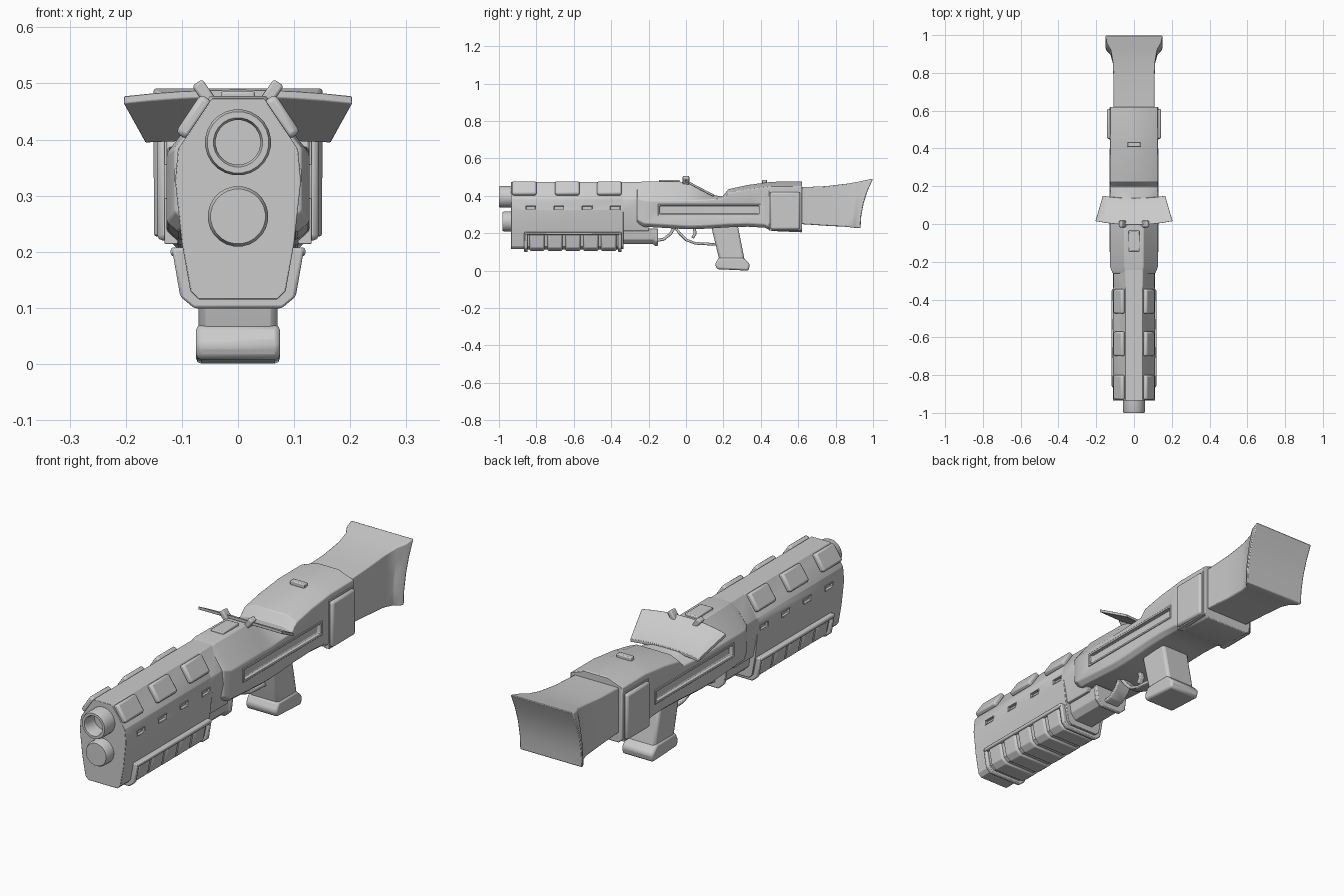
import bpy, bmesh, math
from mathutils import Matrix, Vector

if "Cube" in bpy.data.objects:
    bpy.data.objects.remove(bpy.data.objects["Cube"])

grey = bpy.data.materials.new("gunmetal_grey")
grey.diffuse_color = (0.6, 0.6, 0.6, 1)
grey.use_nodes = True
grey.node_tree.nodes["Principled BSDF"].inputs["Base Color"].default_value = grey.diffuse_color


def finish(name, bm, bevel=0.0, seg=2, cutter=None):
    bmesh.ops.recalc_face_normals(bm, faces=bm.faces)
    me = bpy.data.meshes.new(name)
    bm.to_mesh(me)
    bm.free()
    me.materials.append(grey)
    ob = bpy.data.objects.new(name, me)
    bpy.context.collection.objects.link(ob)
    bpy.ops.object.select_all(action='DESELECT')
    bpy.context.view_layer.objects.active = ob
    ob.select_set(True)
    bpy.ops.object.shade_smooth_by_angle(angle=math.radians(30))
    if cutter:
        mod = ob.modifiers.new("recess", 'BOOLEAN')
        mod.object, mod.operation, mod.solver = cutter, 'DIFFERENCE', 'EXACT'
    if bevel:
        mod = ob.modifiers.new("soft_edges", 'BEVEL')
        mod.width, mod.segments, mod.limit_method = bevel, seg, 'ANGLE'
        mod.angle_limit = math.radians(28)
    return ob


def add_loft(bm, rings, closed=False):
    vs = [[bm.verts.new(p) for p in r] for r in rings]
    n = len(vs[0])
    pairs = list(zip(vs, vs[1:])) + ([(vs[-1], vs[0])] if closed else [])
    for a, b in pairs:
        for i in range(n):
            bm.faces.new((a[i], a[(i + 1) % n], b[(i + 1) % n], b[i]))
    if not closed:
        for c in (vs[0], vs[-1]):
            for i in range(n // 2 - 1):
                bm.faces.new((c[i], c[i + 1], c[n - 2 - i], c[n - 1 - i]))


def loft(name, rings, bevel=0.0, **kw):
    bm = bmesh.new()
    add_loft(bm, rings)
    return finish(name, bm, bevel, **kw)


def ring(half, y):
    # half outline listed bottom to top, mirrored in x
    return [(x, y, z) for x, z in half] + [(-x, y, z) for x, z in reversed(half)]


def boxes(name, items, bevel=0.0, **kw):
    # items: (centre, size, rotation about y)
    bm = bmesh.new()
    for c, s, a in items:
        m = Matrix.Translation(c) @ Matrix.Rotation(a, 4, 'Y') @ Matrix.Diagonal((*s, 1))
        bmesh.ops.create_cube(bm, size=1, matrix=m)
    return finish(name, bm, bevel, **kw)


def prism(name, pts, hw, bevel):
    bm = bmesh.new()
    a = [bm.verts.new((-hw, y, z)) for y, z in pts]
    b = [bm.verts.new((hw, y, z)) for y, z in pts]
    bm.faces.new(a)
    bm.faces.new(b[::-1])
    for i in range(len(pts)):
        j = (i + 1) % len(pts)
        bm.faces.new((a[i], a[j], b[j], b[i]))
    return finish(name, bm, bevel)


def strip(name, path, hw, t):
    # flat band following a path in the yz plane
    rings = []
    for i, (y, z) in enumerate(path):
        p, q = path[max(i - 1, 0)], path[min(i + 1, len(path) - 1)]
        d = Vector((q[0] - p[0], q[1] - p[1])).normalized()
        ny, nz = -d.y * t / 2, d.x * t / 2
        rings.append([(-hw, y - ny, z - nz), (hw, y - ny, z - nz),
                      (hw, y + ny, z + nz), (-hw, y + ny, z + nz)])
    return loft(name, rings, 0.004)


def rims(name, items, w, out):
    # rectangular raised frames on both sides: (x, y0, y1, z0, z1)
    bm = bmesh.new()
    for x, y0, y1, z0, z1 in items:
        for s in (-1, 1):
            rs = []
            for y, z, a, b in ((y0, z0, -1, -1), (y1, z0, 1, -1), (y1, z1, 1, 1), (y0, z1, -1, 1)):
                rs.append([(s * (x - 0.02), y, z), (s * (x + out), y, z),
                           (s * (x + out), y + a * w, z + b * w), (s * (x - 0.02), y + a * w, z + b * w)])
            add_loft(bm, rs, closed=True)
    return finish(name, bm, 0.002)


# Front shroud with side vents
vent_y = (-0.83, -0.68, -0.53, -0.38)
vents = boxes("vent_cutter", [((s * 0.125, y, 0.336), (0.05, 0.05, 0.018), 0)
                              for s in (-1, 1) for y in vent_y])
vents.hide_render = True
vents.hide_viewport = True
shroud = [(0.07, 0.115), (0.085, 0.13), (0.1, 0.215), (0.112, 0.325), (0.107, 0.383), (0.046, 0.474)]
loft("front_shroud", [ring(shroud, -0.935), ring(shroud, -0.335)], 0.009, cutter=vents)
loft("shroud_rear", [ring([(0.09, 0.212)] + shroud[3:], y) for y in (-0.35, -0.2)], 0.003)
rims("vent_rims", [(0.111, y - 0.025, y + 0.025, 0.327, 0.345) for y in vent_y], 0.004, 0.002)

# Raised pads on the sloped shoulders
boxes("shoulder_pads", [((s * 0.078, y, 0.44), (0.026, 0.13, 0.082), -s * 0.59)
                        for s in (-1, 1) for y in (-0.41, -0.635, -0.865)], 0.009)


# Barrel with open bore, and the lower tube
def disc(r, y, cz, n=12):
    return ring([(r * math.cos(a), cz + r * math.sin(a)) for a in
                 (math.pi * ((i + 0.5) / n - 0.5) for i in range(n))], y)


loft("barrel", [disc(r, y, 0.395) for r, y in
                ((0.059, -0.9), (0.059, -0.99), (0.055, -1.0), (0.044, -1.0), (0.04, -0.99), (0.04, -0.91))])
loft("lower_tube", [disc(r, y, 0.263) for r, y in ((0.054, -0.9), (0.054, -0.972), (0.049, -0.982))])


# Ribbed pump grip wrapped under the shroud
def cradle(d, top=0.2):
    return [(0.068 + d * 0.6, 0.115 - d), (0.087 + d, 0.13 - d * 0.6), (0.102 + d, top)]


loft("pump_base", [ring(cradle(0.003), y) for y in (-0.85, -0.36)])
bm = bmesh.new()
for i in range(5):
    y = -0.84 + i * 0.096
    add_loft(bm, [ring(cradle(d), y + o) for d, o in ((0.003, 0.002), (0.011, 0.01), (0.011, 0.076), (0.003, 0.084))])
finish("pump_ribs", bm, 0.003)
bm = bmesh.new()
for y in (-0.865, -0.363):
    add_loft(bm, [ring(cradle(0.016, 0.207), y + o) for o in (0, 0.018)])
finish("pump_end_frames", bm, 0.005)
boxes("pump_rails", [((s * 0.106, -0.605, 0.2), (0.028, 0.51, 0.016), 0) for s in (-1, 1)], 0.005)

# Slimmer housing behind the pump
loft("pump_housing", [ring([(w * 0.65, zb), (w, zb + 0.025), (w + 0.008, 0.225)], y)
                      for y, w, zb in ((-0.36, 0.07, 0.142), (-0.175, 0.07, 0.142),
                                       (-0.165, 0.077, 0.132), (-0.15, 0.077, 0.132))], 0.004)

# Receiver with long recessed side slot
slot = boxes("slot_cutter", [((s * 0.142, 0.125, 0.325), (0.06, 0.53, 0.045), 0) for s in (-1, 1)])
slot.hide_render = True
slot.hide_viewport = True
recv = [(-0.262, .113, .045, .470, .385, .255), (-0.225, .127, .05, .478, .375, .235),
        (0.0, .127, .05, .475, .375, .222), (0.05, .127, .05, .445, .375, .222),
        (0.12, .127, .06, .41, .38, .225), (0.195, .127, .08, .395, .385, .23),
        (0.225, .127, .08, .435, .415, .232), (0.33, .127, .06, .458, .435, .235),
        (0.42, .127, .05, .47, .445, .23), (0.46, .127, .05, .475, .45, .212),
        (0.62, .127, .05, .478, .45, .205)]
loft("receiver", [ring([(hw - 0.02, zb), (hw, zb + 0.018), (hw, zs), (tx, zt)], y)
                  for y, hw, tx, zt, zs, zb in recv], 0.004, cutter=slot)
rims("slot_rim", [(0.127, -0.14, 0.39, 0.303, 0.347)], 0.009, 0.004)
boxes("side_plates", [((s * 0.128, 0.53, 0.32), (0.032, 0.16, 0.2), 0) for s in (-1, 1)], 0.01)
rims("side_plate_rims", [(0.127, 0.452, 0.608, 0.222, 0.418)], 0.008, 0.004)

# Flared shoulder stock with a concave butt
stock = [(0.6, 0.6, .108, .25, .445), (0.75, 0.75, .108, .24, .452), (0.85, 0.86, .112, .235, .465),
         (0.895, 0.925, .124, .23, .476), (0.915, 0.96, .144, .227, .484), (0.933, 1.0, .152, .227, .492)]
rings = []
for yb, yt, hw, zb, zt in stock:
    half = [(hw, yb + (yt - yb) * f * f, zb + (zt - zb) * f) for f in (0, 0.25, 0.5, 0.75, 1)]
    rings.append(half + [(-x, y, z) for x, y, z in reversed(half)])
loft("stock", rings, 0.005)

# Pistol grip and its foot
prism("grip", [(0.135, 0.25), (0.14, 0.215), (0.18, 0.05), (0.315, 0.05), (0.275, 0.25)], 0.07, 0.012)
prism("grip_foot", [(0.175, 0.07), (0.155, 0.035), (0.165, 0.008), (0.335, 0.0), (0.342, 0.035), (0.305, 0.07)],
      0.075, 0.01)

# Trigger guard, front hook and trigger
strip("front_hook", [(-0.17, 0.16), (-0.12, 0.168), (-0.085, 0.195), (-0.06, 0.235)], 0.035, 0.016)
strip("trigger_guard", [(-0.06, 0.235), (-0.035, 0.2), (0.0, 0.165), (0.05, 0.146), (0.17, 0.14)], 0.025, 0.014)
strip("trigger", [(0.04, 0.24), (0.05, 0.2), (0.035, 0.175)], 0.012, 0.016)

# Tilted winged rear shield with a sunken panel
rings = []
for i in range(9):
    u = i / 4 - 1
    q, x = u * u, 0.204 * u
    f, r = (x, -0.005 + 0.02 * q, 0.49 - 0.012 * q), (x * 0.81, 0.137 + 0.012 * q, 0.412 - 0.004 * q)
    rings.append([f, r, (r[0], r[1], r[2] - 0.014), (f[0], f[1], f[2] - 0.014)])
bm = bmesh.new()
add_loft(bm, rings)
bmesh.ops.recalc_face_normals(bm, faces=bm.faces)
top = [f for f in bm.faces if f.normal.z > 0.6]
bmesh.ops.inset_region(bm, faces=top, thickness=0.012, depth=-0.004)
finish("rear_shield", bm, 0.002)

# Small top details
boxes("shield_ears", [((s * 0.06, 0.0, 0.483), (0.022, 0.035, 0.045), s * 0.6) for s in (-1, 1)], 0.005)
boxes("top_latch", [((0, -0.09, 0.477), (0.06, 0.11, 0.018), 0)], 0.004)
boxes("rear_notch", [((0, 0.42, 0.476), (0.07, 0.025, 0.02), 0)], 0.004)
